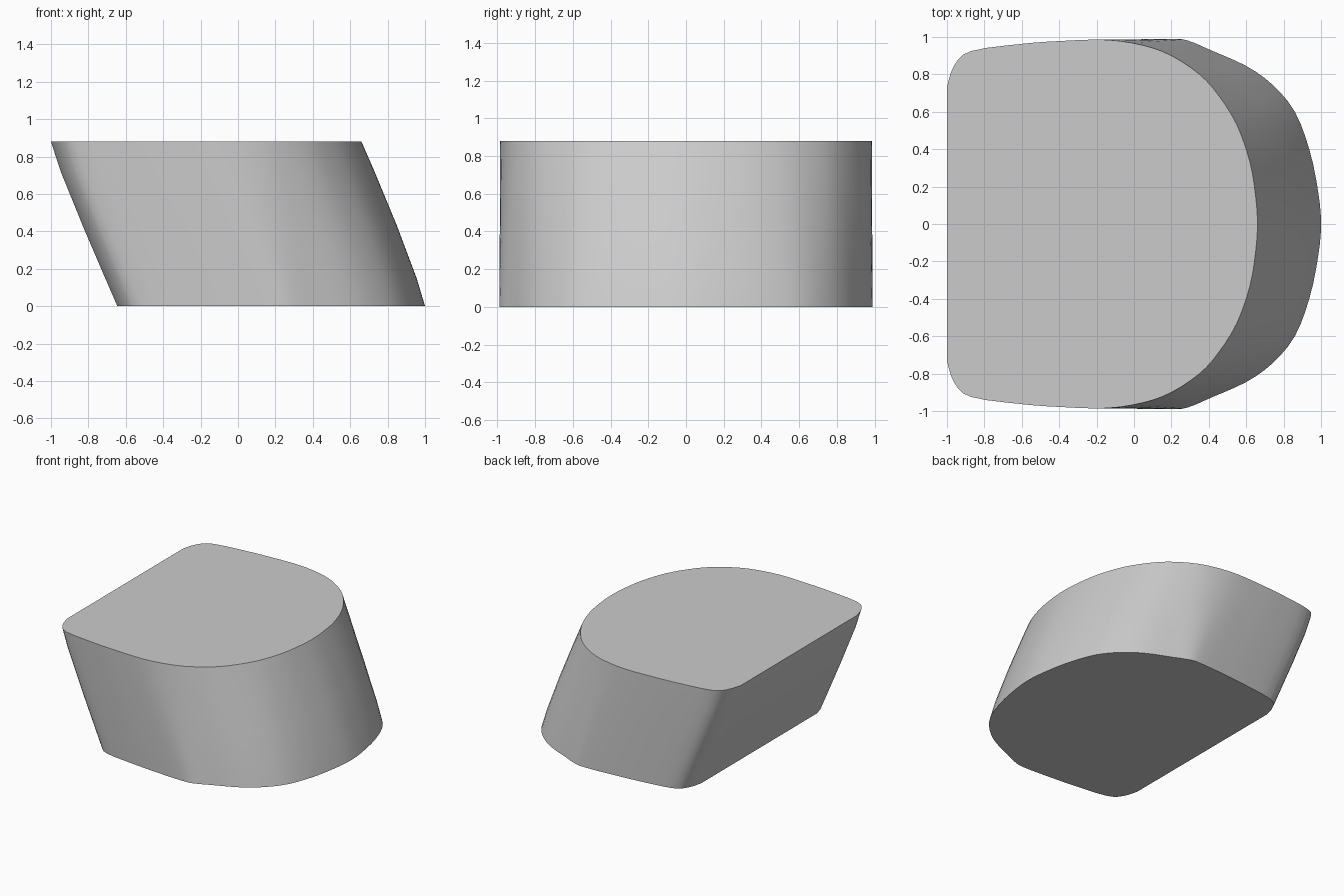
import bpy, bmesh, math
from mathutils import Vector

if "Cube" in bpy.data.objects:
    bpy.data.objects.remove(bpy.data.objects["Cube"])

HEIGHT = 0.88
# Half outlines (y >= 0) from the flat back edge round to the nose
TOP = [(-1, 0), (-1, .68), (-1, .73), (-.96, .85), (-.87, .925), (-.6, .963),
       (-.4, .978), (-.15, .985), (.05, .955), (.2, .9), (.35, .8), (.45, .69),
       (.55, .53), (.62, .33), (.65, .15), (.66, 0)]
BOTTOM = [(-.645, 0), (-.645, .68), (-.645, .73), (-.605, .85), (-.515, .92), (-.25, .958),
          (0, .98), (.2, .99), (.29, .98), (.42, .925), (.6, .845), (.74, .745),
          (.86, .6), (.94, .39), (.985, .17), (1, 0)]
# Section heights with left and right extents (slightly bowed slant)
SECTIONS = [(0, -.645, 1), (.15, -.71, .955), (.43, -.83, .85), (.72, -.948, .73), (.88, -1, .66)]


def smooth_loop(half, steps=3):
    """Mirror a half outline and round it with a Catmull-Rom spline."""
    pts = [Vector(p) for p in half] + [Vector((x, -y)) for x, y in half[-2:0:-1]]
    n, out = len(pts), []
    for i in range(n):
        a, b, c, d = (pts[(i + k) % n] for k in (-1, 0, 1, 2))
        for s in range(steps):
            t = s / steps
            if abs(b.x - c.x) < 1e-6:      # keep the back edge straight
                out.append(b.lerp(c, t))
                continue
            out.append(0.5 * (2 * b + (c - a) * t + (2 * a - 5 * b + 4 * c - d) * t * t
                              + (3 * b - a - 3 * c + d) * t ** 3))
    return out


def normalise(loop, left, right):
    return [Vector(((p.x - left) / (right - left), p.y)) for p in loop]


# Slanted block lofted through the sections
top = normalise(smooth_loop(TOP), -1, .66)
bottom = normalise(smooth_loop(BOTTOM), -.645, 1)
bm = bmesh.new()
rings = []
for z, left, right in SECTIONS:
    ring = []
    for p, q in zip(bottom, top):
        m = p.lerp(q, z / HEIGHT)
        ring.append(bm.verts.new((left + (right - left) * m.x, m.y, z)))
    rings.append(ring)
n = len(top)
for lo, hi in zip(rings, rings[1:]):
    for i in range(n):
        j = (i + 1) % n
        bm.faces.new((lo[i], lo[j], hi[j], hi[i]))
bm.faces.new(rings[0])
bm.faces.new(rings[-1])
bmesh.ops.recalc_face_normals(bm, faces=bm.faces)

mesh = bpy.data.meshes.new("slanted_block")
bm.to_mesh(mesh)
bm.free()
block = bpy.data.objects.new("slanted_block", mesh)
bpy.context.collection.objects.link(block)
bpy.context.view_layer.objects.active = block
block.select_set(True)
bpy.ops.object.shade_smooth_by_angle(angle=math.radians(35))
